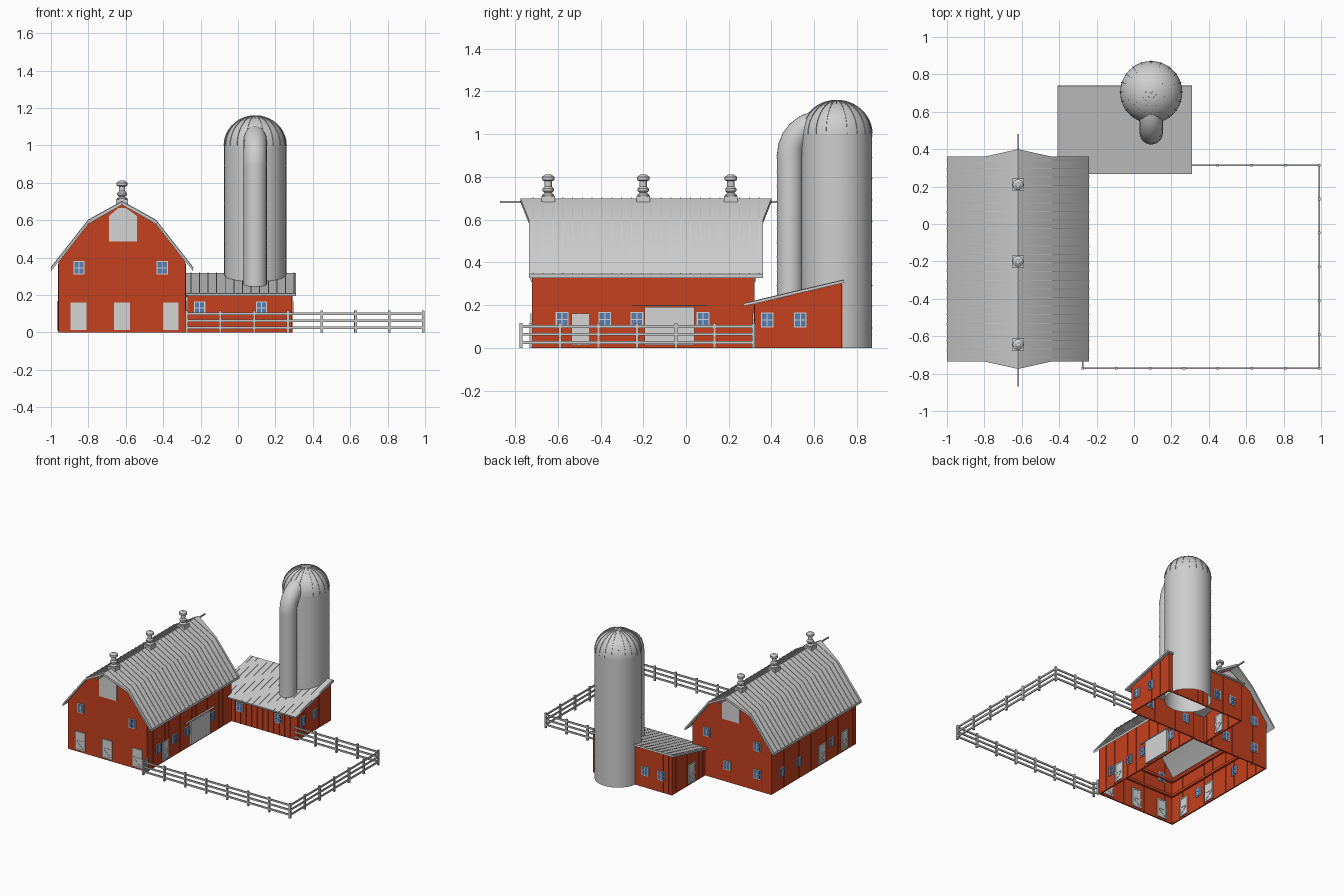
import bpy, bmesh, math
from mathutils import Matrix, Vector as V

if "Cube" in bpy.data.objects:
    bpy.data.objects.remove(bpy.data.objects["Cube"])


def material(name, r, g, b):
    m = bpy.data.materials.new(name)
    m.use_nodes = True
    m.diffuse_color = (r, g, b, 1)
    m.node_tree.nodes["Principled BSDF"].inputs["Base Color"].default_value = (r, g, b, 1)
    return m


RED = material("barn red", 0.56, 0.052, 0.013)
METAL = material("roof metal", 0.62, 0.62, 0.62)
PALE = material("pale door", 0.66, 0.66, 0.66)
GLASS = material("window blue", 0.09, 0.21, 0.47)
FENCE = material("fence grey", 0.58, 0.58, 0.58)


def finish(name, mat, bm, smooth=False):
    me = bpy.data.meshes.new(name)
    bm.to_mesh(me)
    bm.free()
    ob = bpy.data.objects.new(name, me)
    bpy.context.collection.objects.link(ob)
    me.materials.append(mat)
    if smooth:
        bpy.ops.object.select_all(action='DESELECT')
        ob.select_set(True)
        bpy.context.view_layer.objects.active = ob
        bpy.ops.object.shade_smooth_by_angle(angle=math.radians(35))
    return ob


def box(x, y, z, sx, sy, sz):
    return Matrix.Translation((x, y, z)) @ Matrix.Diagonal((sx, sy, sz, 1))


def bar(p, q, w, t, normal):
    """Bar from p to q, w wide and t thick along the normal."""
    p, q = V(p), V(q)
    d = (q - p).normalized()
    side = d.cross(V(normal)).normalized()
    up = side.cross(d)
    rot = Matrix((side, up, d)).transposed().to_4x4()
    return Matrix.Translation((p + q) / 2) @ rot @ Matrix.Diagonal((w, t, (q - p).length, 1))


def cubes(name, mat, mats):
    bm = bmesh.new()
    for m in mats:
        bmesh.ops.create_cube(bm, size=1, matrix=m)
    return finish(name, mat, bm)


def thicken(bm, off):
    """Extrude all faces by an offset into a closed slab."""
    r = bmesh.ops.extrude_face_region(bm, geom=bm.faces[:])
    bmesh.ops.translate(bm, vec=off, verts=[g for g in r['geom'] if isinstance(g, bmesh.types.BMVert)])
    bmesh.ops.recalc_face_normals(bm, faces=bm.faces)


def prism(name, mat, pts, axis, a, b):
    """Flat outline extruded along x or y."""
    bm = bmesh.new()
    bm.faces.new([bm.verts.new((a, u, z) if axis == 'x' else (u, a, z)) for u, z in pts])
    thicken(bm, V((b - a, 0, 0)) if axis == 'x' else V((0, b - a, 0)))
    return finish(name, mat, bm)


def sweep(name, mat, paths, n=32):
    """Round tubes through rings of (centre, direction, radius)."""
    bm = bmesh.new()
    for path in paths:
        prev = None
        for c, d, r in path:
            rot = V((0, 0, 1)).rotation_difference(V(d))
            ring = [bm.verts.new(V(c) + rot @ V((r * math.cos(i * math.tau / n), r * math.sin(i * math.tau / n), 0)))
                    for i in range(n)]
            if prev:
                for i in range(n):
                    j = (i + 1) % n
                    bm.faces.new((prev[i], prev[j], ring[j], ring[i]))
            prev = ring
        if path[-1][2] < 0.02:
            bm.faces.new(prev)
    return finish(name, mat, bm, True)


def lathe(x, y, profile):
    return [((x, y, z), (0, 0, 1), r) for r, z in profile]


def frange(a, b, step):
    return [a + i * step for i in range(int((b - a) / step + 1e-6) + 1)]


# Barn walls
CX = -0.62
gable = [(-0.96, 0), (-0.28, 0), (-0.28, 0.375), (-0.44, 0.58), (CX, 0.682), (-0.80, 0.58), (-0.96, 0.375)]
prism("barn_front_wall", RED, gable, 'y', -0.72, -0.71)
prism("barn_back_wall", RED, gable, 'y', 0.31, 0.32)
cubes("barn_side_walls", RED, [box(x, -0.2, 0.187, 0.01, 1.02, 0.374) for x in (-0.955, -0.285)])
cubes("barn_inner_girts", RED,
      [box(x, -0.2, z, 0.02, 1.0, 0.02) for x in (-0.945, -0.295) for z in (0.22, 0.34)]
      + [box(CX, y, z, 0.65, 0.02, 0.02) for y in (-0.705, 0.305) for z in (0.22, 0.34)])


def gable_top(x):
    d = abs(x - CX)
    return 0.682 - 0.102 * d / 0.18 if d < 0.18 else 0.58 - 0.205 * (d - 0.18) / 0.16


# Battens on the barn boards
battens = []
for x in frange(-0.93, -0.30, 0.0475):
    h = gable_top(x) - 0.004
    battens += [box(x, y, h / 2, 0.005, 0.013, h) for y in (-0.715, 0.315)]
for y in frange(-0.69, 0.30, 0.0475):
    battens += [box(x, y, 0.185, 0.013, 0.005, 0.36) for x in (-0.955, -0.285)]
cubes("barn_battens", RED, battens)

# Gambrel roof with pointed overhang at the ridge
roof = [(-1.0, 0.345, 0), (-0.80, 0.60, 0), (CX, 0.70, 0.04), (-0.44, 0.60, 0), (-0.24, 0.345, 0)]
bm = bmesh.new()
lo = [bm.verts.new((x, -0.735 - e, z)) for x, z, e in roof]
hi = [bm.verts.new((x, 0.36 + e, z)) for x, z, e in roof]
for i in range(4):
    bm.faces.new((lo[i], lo[i + 1], hi[i + 1], hi[i]))
thicken(bm, V((0, 0, -0.018)))
finish("barn_roof", METAL, bm, True)
ribs = []
for y in frange(-0.715, 0.35, 0.046):
    for (x0, z0, _), (x1, z1, _) in zip(roof, roof[1:]):
        ribs.append(bar((x0, y, z0), (x1, y, z1), 0.005, 0.006, (z0 - z1, 0, x1 - x0)))
cubes("barn_roof_ribs", METAL, ribs)
cubes("ridge_hoist_beam", FENCE, [box(CX, -0.195, 0.683, 0.008, 1.35, 0.01)])

# Roof vents
for i, y in enumerate((-0.645, -0.20, 0.21)):
    cubes(f"vent_base_{i + 1}", METAL, [box(CX, y, 0.695, 0.064, 0.064, 0.03)])
    sweep(f"vent_{i + 1}", METAL, [lathe(CX, y, [
        (0.028, 0.705), (0.028, 0.715), (0.017, 0.725), (0.026, 0.735), (0.026, 0.745), (0.017, 0.755),
        (0.017, 0.78), (0.029, 0.785), (0.029, 0.80), (0.012, 0.812)])], 16)

# Loft doors
loft = [(-0.69, 0.485), (-0.54, 0.485), (-0.54, 0.622), (CX + 0.02, 0.665), (CX - 0.02, 0.665), (-0.69, 0.622)]
prism("front_loft_door", PALE, loft, 'y', -0.727, -0.703)
prism("back_loft_door", PALE, loft, 'y', 0.303, 0.327)

# Lean-to shed
side = [(0.32, 0), (0.73, 0), (0.73, 0.302), (0.32, 0.205)]
prism("shed_left_wall", RED, side, 'x', 0.28, 0.29)
prism("shed_right_wall", RED, side, 'x', -0.39, -0.38)
cubes("shed_front_back_walls", RED, [box(0.0025, 0.325, 0.102, 0.565, 0.01, 0.204),
                                     box(-0.05, 0.725, 0.15, 0.67, 0.01, 0.30)])
battens = [box(x, 0.325, 0.1, 0.005, 0.013, 0.2) for x in frange(-0.25, 0.27, 0.0475)]
battens += [box(x, 0.725, 0.148, 0.005, 0.013, 0.296) for x in frange(-0.36, 0.27, 0.0475)]
for y in frange(0.35, 0.71, 0.0475):
    h = 0.202 + (y - 0.32) * 0.236
    battens += [box(x, y, h / 2, 0.013, 0.005, h) for x in (-0.385, 0.285)]
cubes("shed_battens", RED, battens)
cubes("shed_roof", METAL, [bar((-0.05, 0.27, 0.201), (-0.05, 0.74, 0.311), 0.72, 0.013, (0, -0.23, 1))])
cubes("shed_roof_ribs", METAL, [bar((x, 0.272, 0.2075), (x, 0.738, 0.3175), 0.005, 0.005, (0, -0.23, 1))
                                for x in frange(-0.39, 0.30, 0.046)])

# Wall openings: (axis of the wall normal, wall middle plane, position, height of centre)
windows = [('y', -0.715, -0.85, 0.345), ('y', -0.715, -0.405, 0.345),
           ('y', 0.315, -0.84, 0.345), ('y', 0.315, -0.405, 0.345),
           ('y', 0.315, -0.84, 0.13), ('y', 0.315, -0.58, 0.13)]
windows += [('x', -0.285, y, 0.132) for y in (-0.58, -0.38, -0.23, 0.08)]
windows += [('x', -0.955, y, 0.132) for y in (0.19, -0.02, -0.42)]
windows += [('x', 0.285, y, 0.13) for y in (0.38, 0.535)]
windows += [('y', 0.325, x, 0.13) for x in (-0.205, 0.125)]
windows += [('y', 0.725, x, 0.13) for x in (-0.30, -0.16)]
doors = [('y', -0.715, x, 0.087) for x in (-0.853, CX, -0.36)]
doors += [('x', -0.285, -0.495, 0.087), ('x', -0.955, -0.58, 0.087),
          ('x', -0.955, -0.30, 0.087), ('x', -0.385, 0.49, 0.087)]


def on_wall(axis, plane, u, z, w, h, t):
    return box(plane, u, z, t, w, h) if axis == 'x' else box(u, plane, z, w, t, h)


def brace(axis, plane, u0, z0, u1, z1):
    if axis == 'x':
        return bar((plane, u0, z0), (plane, u1, z1), 0.008, 0.027, (1, 0, 0))
    return bar((u0, plane, z0), (u1, plane, z1), 0.008, 0.027, (0, 1, 0))


cubes("window_frames", PALE, [on_wall(a, p, u, z, 0.06, 0.072, 0.022) for a, p, u, z in windows])
cubes("window_panes", GLASS, [on_wall(a, p, u + i * 0.0135, z + j * 0.0165, 0.022, 0.028, 0.026)
                              for a, p, u, z in windows for i in (-1, 1) for j in (-1, 1)])
cubes("doors", PALE, [on_wall(a, p, u, z, 0.084, 0.146, 0.022) for a, p, u, z in doors])
trim = []
for a, p, u, z in doors:
    for s in (-1, 1):
        trim.append(brace(a, p, u - 0.034 * s, z - 0.064, u + 0.034 * s, z - 0.004))
        trim.append(on_wall(a, p, u + s * 0.037, z, 0.01, 0.146, 0.026))
    trim += [on_wall(a, p, u, z + k, 0.068, 0.01, 0.026) for k in (-0.068, 0, 0.068)]
cubes("door_braces", PALE, trim)
cubes("sliding_door", PALE, [box(-0.282, -0.077, 0.103, 0.03, 0.235, 0.178)])
cubes("sliding_door_track", METAL, [box(-0.275, -0.075, 0.198, 0.016, 0.35, 0.006)])

# Silo with domed roof
SX, SY, R = 0.092, 0.705, 0.166
sweep("silo_wall", METAL, [lathe(SX, SY, [(R, 0), (R, 1.0)])], 48)
arc = [(R * math.cos(a), 1.0 + 0.158 * math.sin(a)) for a in (math.radians(d) for d in range(0, 89, 8))]
sweep("silo_dome", METAL, [lathe(SX, SY, arc + [(0.012, 1.158)])], 48)
sweep("silo_hoops", METAL, [lathe(SX, SY, [(R + 0.0015, z), (R + 0.0015, z + 0.004)])
                            for z in frange(0.09, 1.0, 0.1)], 48)
ribs = []
for k in range(20):
    c, s = math.cos(k * math.tau / 20), math.sin(k * math.tau / 20)
    for (r0, z0), (r1, z1) in zip(arc, arc[1:]):
        ribs.append(bar((SX + r0 * c, SY + r0 * s, z0), (SX + r1 * c, SY + r1 * s, z1),
                        0.005, 0.006, (c * (z1 - z0), s * (z1 - z0), r0 - r1)))
cubes("silo_dome_ribs", METAL, ribs)

# Feed chute bending over into the dome
BEND, CY, CZ = 0.15, 0.487, 0.90
path = [((SX, CY, z), (0, 0, 1)) for z in frange(0.225, 0.89, 0.0665)]
for d in range(0, 91, 15):
    a = math.radians(d)
    path.append(((SX, CY + BEND * (1 - math.cos(a)), CZ + BEND * math.sin(a)), (0, math.sin(a), math.cos(a))))
sweep("feed_chute", METAL, [[(c, d, 0.062) for c, d in path]], 24)
sweep("feed_chute_bands", METAL, [[(V(c) - V(d) * 0.002, d, 0.0635), (V(c) + V(d) * 0.002, d, 0.0635)]
                                  for c, d in path[1:-1]], 24)

# Paddock fence
corners = [(-0.275, -0.725), (-0.275, -0.772), (0.99, -0.772), (0.99, 0.315), (0.267, 0.315)]
rails, posts = [], []
for (x0, y0), (x1, y1) in zip(corners, corners[1:]):
    rails += [bar((x0, y0, z), (x1, y1, z), 0.008, 0.013, (0, 0, 1)) for z in (0.025, 0.063, 0.1)]
    n = max(1, round(math.hypot(x1 - x0, y1 - y0) / 0.18))
    posts += [box(x0 + (x1 - x0) * i / n, y0 + (y1 - y0) * i / n, 0.058, 0.014, 0.014, 0.116)
              for i in range(n)]
cubes("fence_rails", FENCE, rails)
cubes("fence_posts", FENCE, posts)
